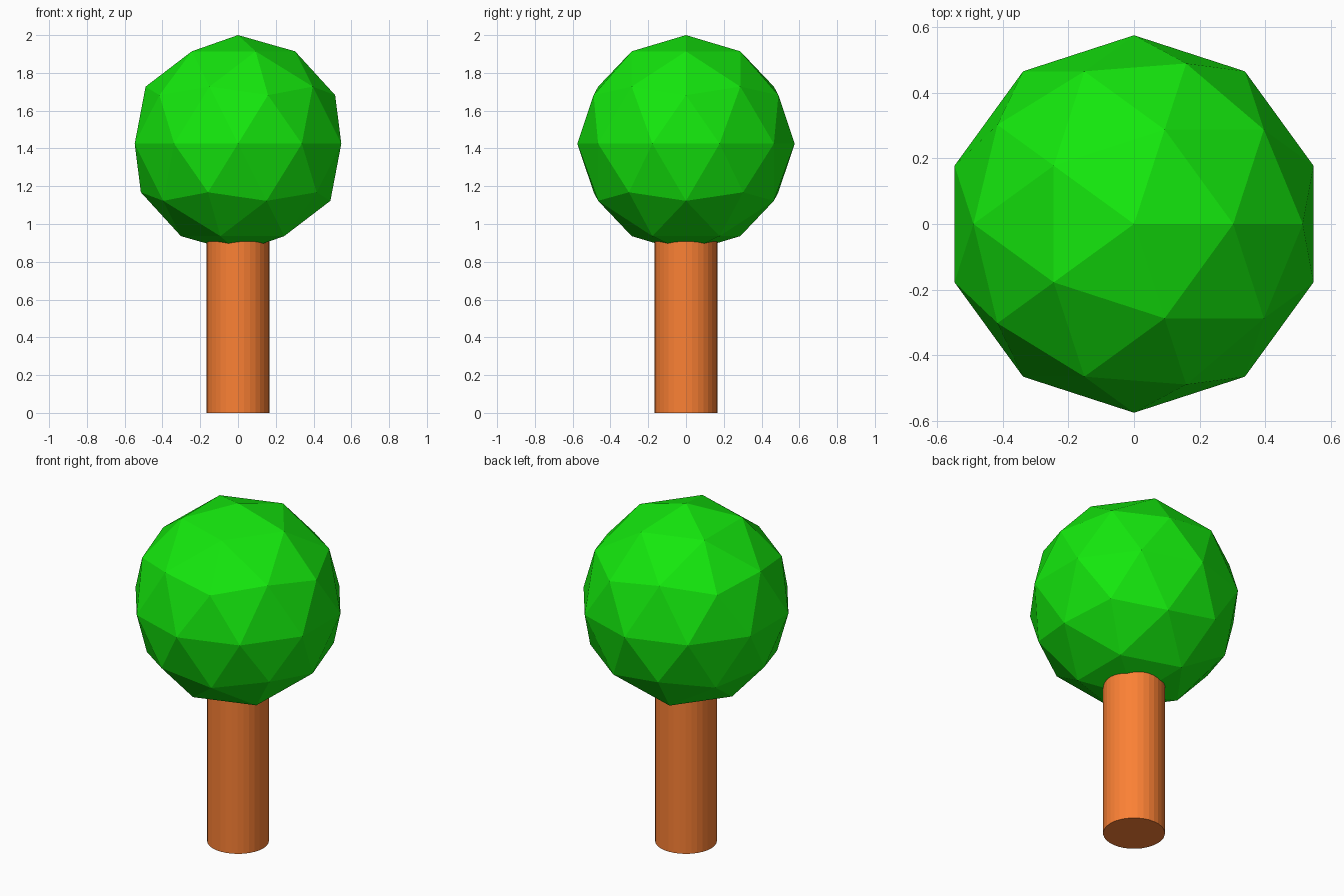
import bpy

if "Cube" in bpy.data.objects:
    bpy.data.objects.remove(bpy.data.objects["Cube"])


def colour(obj, name, rgb):
    mat = bpy.data.materials.new(name)
    mat.diffuse_color = (*rgb, 1.0)
    mat.use_nodes = True
    mat.node_tree.nodes["Principled BSDF"].inputs["Base Color"].default_value = mat.diffuse_color
    obj.data.materials.append(mat)


TRUNK_RADIUS = 0.166
TRUNK_HEIGHT = 1.0
CROWN_RADIUS = 0.575
TOTAL_HEIGHT = 2.0

# Trunk: plain cylinder whose top is buried in the crown
bpy.ops.mesh.primitive_cylinder_add(
    vertices=32, radius=TRUNK_RADIUS, depth=TRUNK_HEIGHT,
    location=(0, 0, TRUNK_HEIGHT / 2))
trunk = bpy.context.object
trunk.name = "trunk"
colour(trunk, "bark", (0.97, 0.22, 0.035))

# Crown: faceted low-poly ball of leaves
bpy.ops.mesh.primitive_ico_sphere_add(
    subdivisions=2, radius=CROWN_RADIUS,
    location=(0, 0, TOTAL_HEIGHT - CROWN_RADIUS))
crown = bpy.context.object
crown.name = "crown"
colour(crown, "leaves", (0.007, 0.80, 0.004))
